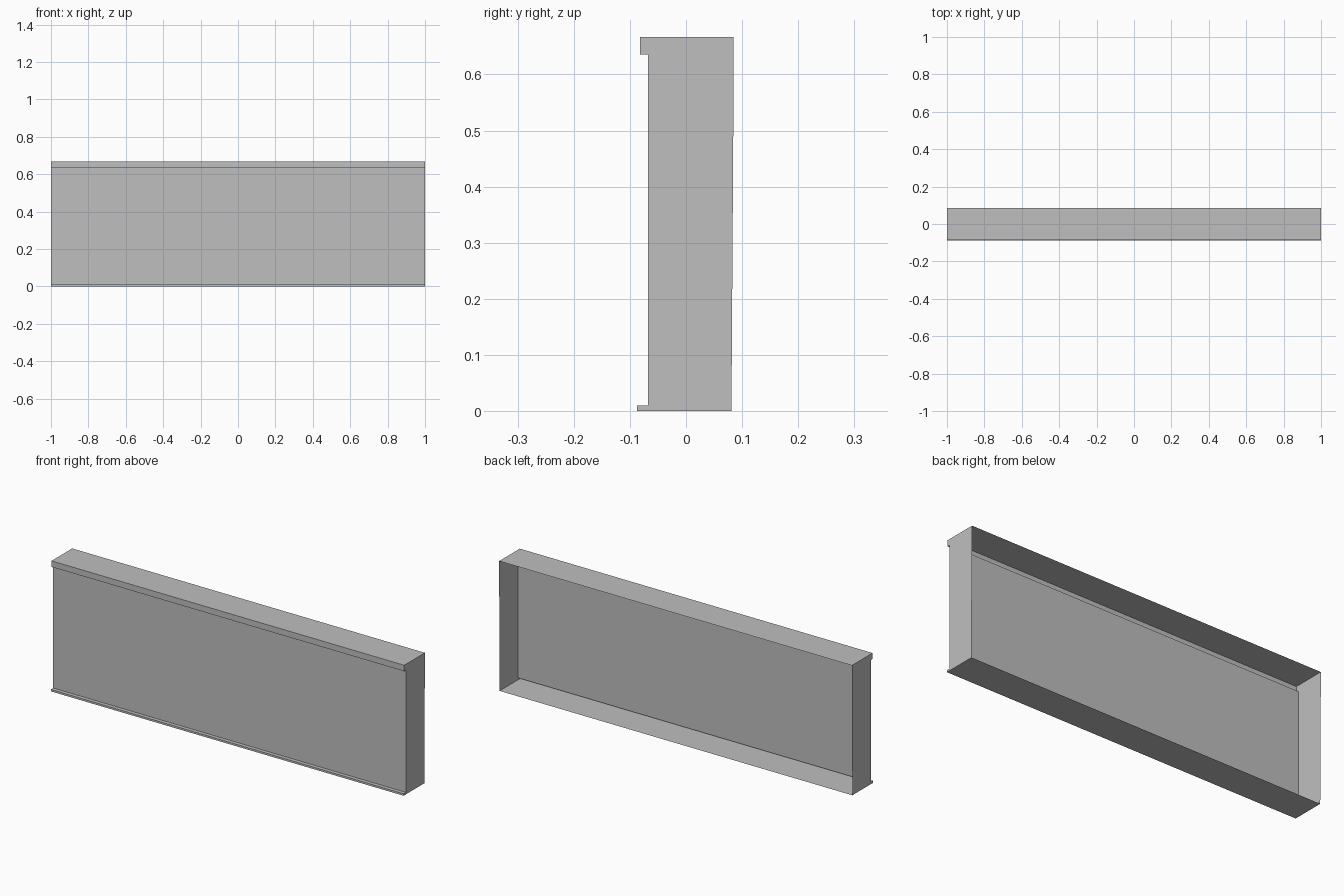
import bpy
import bmesh

cube = bpy.data.objects.get("Cube")
if cube:
    bpy.data.objects.remove(cube, do_unlink=True)

# Single grey paint
GREY = (0.52, 0.52, 0.52, 1.0)
paint = bpy.data.materials.new("grey_paint")
paint.use_nodes = True
paint.diffuse_color = GREY
paint.node_tree.nodes["Principled BSDF"].inputs["Base Color"].default_value = GREY

# Cross-section (y, z): open at the back, lips at the top and bottom of the front
SECTION = [
    (0.085, 0.667), (-0.082, 0.667), (-0.082, 0.636), (-0.068, 0.636),
    (-0.068, 0.010), (-0.087, 0.010), (-0.087, 0.0), (0.081, 0.0),
]
BACK_STEP = (0.085, 0.61)  # where the back edge of each end starts to taper
HALF = 1.0


def make_object(name, build):
    bm = bmesh.new()
    build(bm)
    mesh = bpy.data.meshes.new(name)
    bm.to_mesh(mesh)
    bm.free()
    mesh.materials.append(paint)
    obj = bpy.data.objects.new(name, mesh)
    bpy.context.collection.objects.link(obj)
    return obj


# Folded sheet: top, front lips, front panel and bottom
def folded_sheet(bm):
    rows = [[bm.verts.new((x, y, z)) for y, z in SECTION] for x in (-HALF, HALF)]
    left, right = rows
    for i in range(len(SECTION) - 1):
        bm.faces.new((left[i], left[i + 1], right[i + 1], right[i]))


# Flat end plate with the same outline
def end_plate(side):
    def build(bm):
        outline = SECTION + [BACK_STEP]
        verts = [bm.verts.new((side * HALF, y, z)) for y, z in outline]
        face = bm.faces.new(verts if side > 0 else verts[::-1])
        face.normal_update()
        if face.normal.x * side < 0:
            face.normal_flip()
    return build


make_object("folded_panel", folded_sheet)
make_object("left_end", end_plate(1))
make_object("right_end", end_plate(-1))
